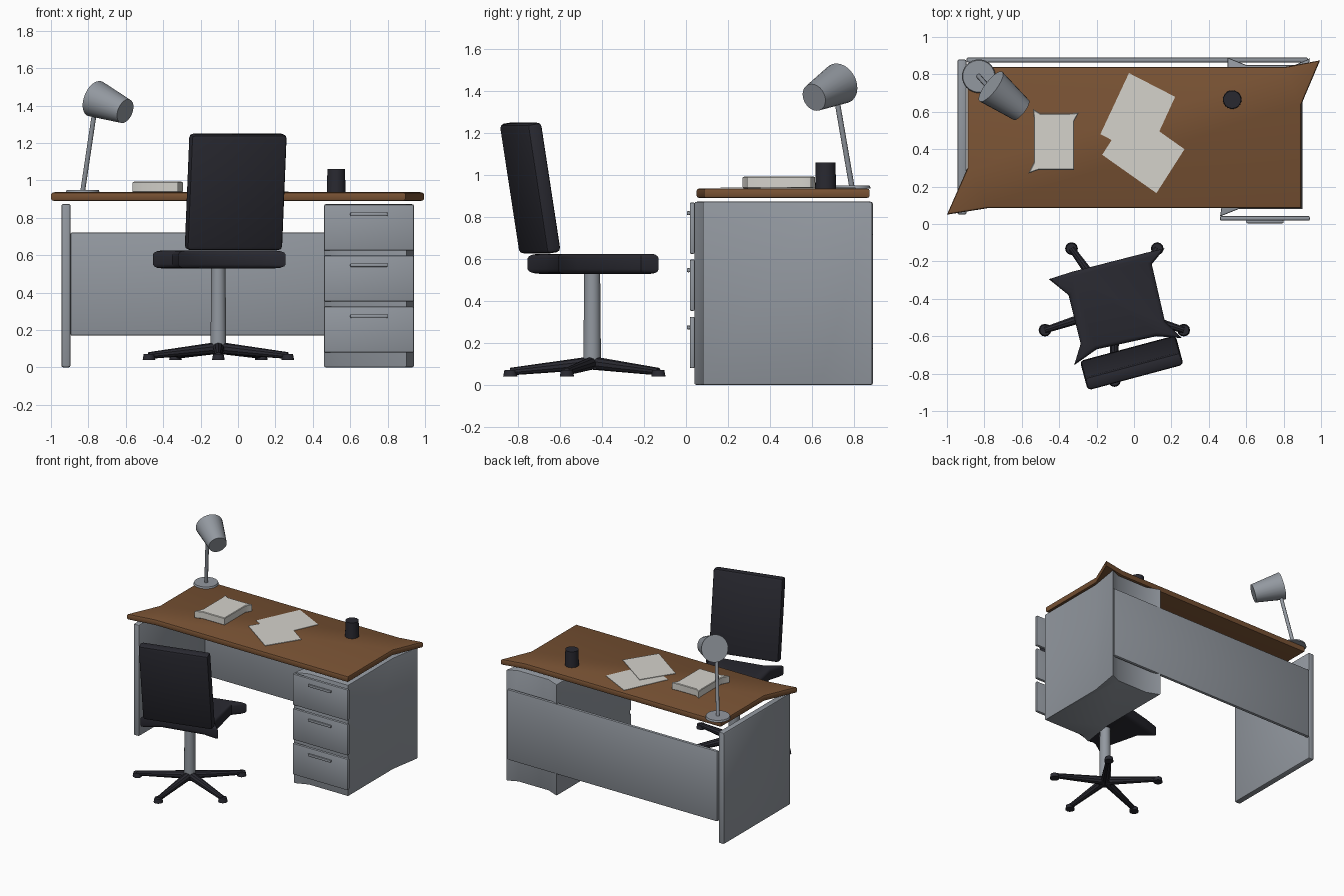
import bpy, bmesh, math
from mathutils import Vector, Matrix

if "Cube" in bpy.data.objects:
    bpy.data.objects.remove(bpy.data.objects["Cube"])


def material(name, rgb):
    m = bpy.data.materials.new(name)
    m.diffuse_color = (*rgb, 1)
    m.use_nodes = True
    m.node_tree.nodes["Principled BSDF"].inputs["Base Color"].default_value = m.diffuse_color
    return m


WOOD = material("brown_wood", (0.19, 0.085, 0.034))
GREY = material("grey_metal", (0.29, 0.315, 0.35))
DARK = material("dark_fabric", (0.022, 0.022, 0.03))
PAPER = material("off_white_paper", (0.66, 0.645, 0.60))


def finish(name, bm, mat):
    bmesh.ops.recalc_face_normals(bm, faces=bm.faces)
    me = bpy.data.meshes.new(name)
    bm.to_mesh(me)
    bm.free()
    ob = bpy.data.objects.new(name, me)
    bpy.context.collection.objects.link(ob)
    me.materials.append(mat)
    bpy.context.view_layer.objects.active = ob
    ob.select_set(True)
    bpy.ops.object.shade_smooth_by_angle(angle=math.radians(35))
    ob.select_set(False)
    return ob


def slab(name, pts, z0, z1, mat, bevel=0.0, segments=2):
    """Outline raised from z0 to z1 with rounded top and bottom rims."""
    bm = bmesh.new()
    base = bm.faces.new([bm.verts.new((x, y, z0)) for x, y in pts])
    up = bmesh.ops.extrude_face_region(bm, geom=[base])["geom"]
    bmesh.ops.translate(bm, vec=(0, 0, z1 - z0),
                        verts=[v for v in up if isinstance(v, bmesh.types.BMVert)])
    if bevel:
        rim = [e for e in bm.edges if abs(e.verts[0].co.z - e.verts[1].co.z) < 1e-5]
        bmesh.ops.bevel(bm, geom=rim, offset=bevel, segments=segments,
                        profile=0.5, affect='EDGES')
    return finish(name, bm, mat)


def box(name, lo, hi, mat, bevel=0.0, matrix=None):
    lo, hi = Vector(lo), Vector(hi)
    bm = bmesh.new()
    bmesh.ops.create_cube(bm, size=1)
    bmesh.ops.scale(bm, vec=hi - lo, verts=bm.verts)
    bmesh.ops.translate(bm, vec=(lo + hi) / 2, verts=bm.verts)
    if bevel:
        bmesh.ops.bevel(bm, geom=bm.edges[:], offset=bevel, segments=2,
                        profile=0.5, affect='EDGES')
    if matrix:
        bm.transform(matrix)
    return finish(name, bm, mat)


def rod(name, a, b, r1, r2, mat, sides=24):
    a, b = Vector(a), Vector(b)
    bm = bmesh.new()
    bmesh.ops.create_cone(bm, cap_ends=True, segments=sides, radius1=r1,
                          radius2=r2, depth=(b - a).length)
    rot = (b - a).to_track_quat('Z', 'Y').to_matrix().to_4x4()
    bm.transform(Matrix.Translation((a + b) / 2) @ rot)
    return finish(name, bm, mat)


# Desk top with two drawn-out corners
slab("desk_top", [(-1, .05), (-.78, .085), (.895, .085), (.895, .64), (.995, .875),
                  (.81, .84), (-.89, .84), (-.89, .30)], .89, .937, WOOD, .012)

# Side panel, back panel and drawer cabinet
box("side_panel", (-.945, .05, 0), (-.895, .88, .875), GREY, .012)
box("back_panel", (-.895, .864, .17), (.93, .89, .722), GREY, .008)
slab("drawer_cabinet", [(.46, .04), (.56, .08), (.9, .08), (.9, .64), (.94, .885),
                        (.86, .85), (.6, .85), (.5, .89), (.5, .30)],
     0, .873, GREY, .008)

# Drawers and their handles
for i, z in enumerate((.08, .353, .625)):
    box(f"drawer_front_{i}", (.46, .018, z), (.94, .042, z + .245), GREY, .007)
    box(f"drawer_handle_{i}", (.6, .004, z + .184), (.8, .02, z + .204), GREY, .006)

# Lamp
rod("lamp_base", (-.83, .79, .936), (-.83, .79, .95), .09, .085, GREY, 32)
rod("lamp_arm", (-.83, .79, .945), (-.765, .715, 1.38), .013, .013, GREY, 12)
rod("lamp_shade", (-.765, .735, 1.437), (-.603, .61, 1.37), .1, .067, GREY, 24)

# Items on the desk
rod("mug", (.525, .665, .936), (.525, .665, 1.06), .05, .047, DARK)
slab("book", [(-.565, .27), (-.51, .29), (-.32, .29), (-.32, .55), (-.295, .595),
              (-.35, .59), (-.50, .59), (-.54, .615), (-.535, .56), (-.535, .33)],
     .936, .993, PAPER, .004, 1)
slab("paper_lower", [(-.18, .48), (.07, .353), (.22, .68), (-.027, .807)],
     .936, .940, PAPER)
slab("paper_upper", [(-.17, .37), (.12, .165), (.27, .40), (-.02, .605)],
     .940, .944, PAPER)

# Chair seat with drawn-out corners
slab("seat", [(-.455, -.295), (-.33, -.255), (.06, -.155), (.165, -.13), (.095, -.215),
              (.165, -.52), (.255, -.61), (.12, -.60), (-.2, -.67), (-.32, -.755),
              (-.285, -.64), (-.35, -.38)], .53, .625, DARK, .022, 3)

# Chair backrest, turned and leaning backwards
lean = Matrix.Translation((-.025, -.695, .63)) @ Matrix.Rotation(math.radians(15), 4, 'Z') \
    @ Matrix.Rotation(math.radians(9), 4, 'X')
box("backrest", (-.265, -.036, 0), (.265, .036, .625), DARK, .02, lean)

# Chair column and five-armed foot
cx, cy = -.105, -.447
rod("chair_column", (cx, cy, .1), (cx, cy, .54), .042, .038, GREY)
rod("foot_hub", (cx, cy, .075), (cx, cy, .13), .045, .04, DARK)
for k in range(5):
    a = math.radians(54 + 72 * k)
    ex, ey = cx + .39 * math.cos(a), cy + .39 * math.sin(a)
    rod(f"foot_arm_{k}", (cx, cy, .105), (ex, ey, .064), .032, .018, DARK, 10)
    rod(f"caster_{k}", (ex, ey, .04), (ex, ey, .072), .034, .028, DARK, 12)
